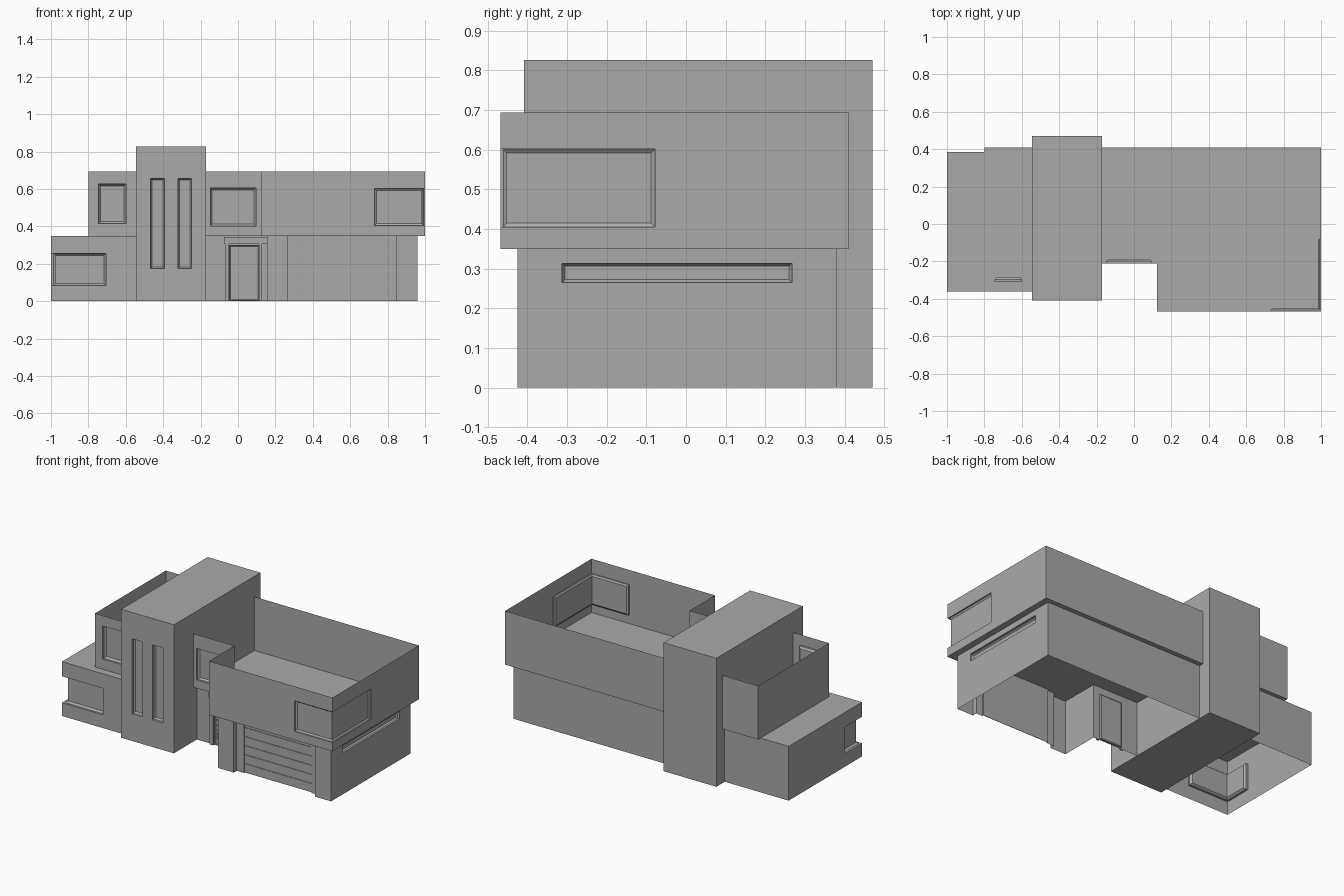
import bpy, bmesh
from mathutils import Vector

if "Cube" in bpy.data.objects:
    bpy.data.objects.remove(bpy.data.objects["Cube"])

grey = bpy.data.materials.new("plain grey")
grey.diffuse_color = (0.4, 0.4, 0.4, 1)
grey.use_nodes = True
grey.node_tree.nodes["Principled BSDF"].inputs["Base Color"].default_value = grey.diffuse_color


def finish(name, bm):
    bmesh.ops.remove_doubles(bm, verts=bm.verts, dist=0.0005)
    me = bpy.data.meshes.new(name)
    bm.to_mesh(me)
    bm.free()
    me.materials.append(grey)
    bpy.context.collection.objects.link(bpy.data.objects.new(name, me))


def face(bm, pts):
    bm.faces.new([bm.verts.new(p) for p in pts])


def shifted(path, depth, inset):
    """Move a plan path inward (to its left) and shorten its two ends."""
    pts = [Vector(p) for p in path]
    dirs = [(b - a).normalized() for a, b in zip(pts, pts[1:])]
    out = [p.copy() for p in pts]
    for i, d in enumerate(dirs):
        n = Vector((-d.y, d.x)) * depth
        out[i] += n
        out[i + 1] += n
    out[0] += dirs[0] * inset
    out[-1] -= dirs[-1] * inset
    return out


def recess(bm, path, lo, hi, d1, d2, inset):
    """Straight reveal, then a chamfer, then the pane."""
    rings = []
    for d, k in ((0, 0), (d1, 0), (d2, inset)):
        p = shifted(path, d, k)
        rings.append([(q.x, q.y, lo + k) for q in p] + [(q.x, q.y, hi - k) for q in reversed(p)])
    for r, s in zip(rings, rings[1:]):
        for i in range(len(r)):
            j = (i + 1) % len(r)
            face(bm, (r[i], r[j], s[j], s[i]))
    r = rings[-1]
    n = len(r)
    for i in range(n // 2 - 1):
        face(bm, (r[i], r[i + 1], r[n - 2 - i], r[n - 1 - i]))


def block(name, outline, z0, z1, windows=(), top=False, bottom=False):
    """Thin-walled block on a counter-clockwise plan; windows cut its walls."""
    bm = bmesh.new()
    pts = [Vector(p) for p in outline]
    for a, b in zip(pts, pts[1:] + pts[:1]):
        length = (b - a).length
        d = (b - a) / length
        n = Vector((-d.y, d.x))
        holes = []
        for path, lo, hi, *_ in windows:
            for p, q in zip(path, path[1:]):
                p, q = Vector(p) - a, Vector(q) - a
                if abs(p.dot(n)) < 1e-4 and abs(q.dot(n)) < 1e-4 and -1e-4 < p.dot(d) < q.dot(d) < length + 1e-4:
                    holes.append((p.dot(d), q.dot(d), lo, hi))
        us = sorted({round(u, 4) for u in [0, length] + [h[k] for h in holes for k in (0, 1)]})
        zs = sorted({round(z, 4) for z in [z0, z1] + [h[k] for h in holes for k in (2, 3)]})
        for u, v in zip(us, us[1:]):
            for s, t in zip(zs, zs[1:]):
                mu, mz = (u + v) / 2, (s + t) / 2
                if not any(h[0] < mu < h[1] and h[2] < mz < h[3] for h in holes):
                    p, q = a + d * u, a + d * v
                    face(bm, ((p.x, p.y, s), (q.x, q.y, s), (q.x, q.y, t), (p.x, p.y, t)))
    for w in windows:
        recess(bm, *w)
    if top:
        face(bm, [(p.x, p.y, z1) for p in pts])
    if bottom:
        face(bm, [(p.x, p.y, z0) for p in reversed(pts)])
    finish(name, bm)


def rect(x0, x1, y0, y1):
    return [(x0, y0), (x1, y0), (x1, y1), (x0, y1)]


def boxes(name, items):
    bm = bmesh.new()
    for x0, x1, y0, y1, z0, z1 in items:
        c = bmesh.ops.create_cube(bm, size=1)["verts"]
        for v in c:
            v.co = ((x0 + x1) / 2 + v.co.x * (x1 - x0), (y0 + y1) / 2 + v.co.y * (y1 - y0),
                    (z0 + z1) / 2 + v.co.z * (z1 - z0))
    finish(name, bm)


FLOOR, ROOF = 0.349, 0.694

# Tall closed tower with two slit windows
block("tower", rect(-0.545, -0.17, -0.408, 0.47), 0, 0.826,
      [([(x, -0.408), (x + 0.073, -0.408)], 0.175, 0.657, 0.015, 0.025, 0.008) for x in (-0.467, -0.322)],
      top=True, bottom=True)

# Left wing, ground floor, with a corner window
block("left_lower_wing", rect(-1, -0.545, -0.36, 0.385), 0, FLOOR,
      [([(-1, -0.18), (-1, -0.36), (-0.707, -0.36)], 0.085, 0.255, 0.013, 0.025, 0.01)], top=True)

# Left wing, upper floor with open top
block("left_upper_wing", rect(-0.8, -0.545, -0.31, 0.41), FLOOR, ROOF,
      [([(-0.745, -0.31), (-0.6, -0.31)], 0.415, 0.627, 0.013, 0.025, 0.01)], bottom=True)

# Right wing, ground floor: entry recess, garage piers, side slit window, doorway
right_plan = [(-0.17, -0.175), (0.155, -0.175), (0.155, -0.425), (0.267, -0.425), (0.267, -0.395),
              (0.32, -0.395), (0.32, -0.385), (0.8, -0.385), (0.8, -0.395), (0.845, -0.395),
              (0.845, -0.425), (0.96, -0.425), (0.96, 0.38), (-0.17, 0.38)]
block("right_lower_wing", right_plan, 0, FLOOR,
      [([(0.96, -0.312), (0.96, 0.267)], 0.265, 0.313, 0.012, 0.022, 0.007),
       ([(-0.045, -0.175), (0.112, -0.175)], 0.005, 0.298, 0.008, 0.012, 0.005)])

# Right wing, upper floor: stepped front, open top, flat and corner windows
block("right_upper_wing",
      [(-0.17, -0.21), (0.122, -0.21), (0.122, -0.468), (1, -0.468), (1, 0.41), (-0.17, 0.41)], FLOOR, ROOF,
      [([(-0.148, -0.21), (0.095, -0.21)], 0.403, 0.605, 0.012, 0.022, 0.01),
       ([(0.73, -0.468), (1, -0.468), (1, -0.078)], 0.405, 0.601, 0.008, 0.015, 0.01)], bottom=True)

# Garage door panels
step = FLOOR / 6
boxes("garage_door_panels", [(0.32, 0.8, -0.389, -0.385, i * step + 0.001, (i + 1) * step - 0.001)
                             for i in range(6)])

# Entry door frame, slats and small glazing bars
boxes("entry_door_frame", [(-0.075, 0.155, -0.193, -0.175, 0.305, 0.343),
                           (-0.07, -0.047, -0.187, -0.175, 0, 0.305),
                           (0.112, 0.128, -0.187, -0.175, 0, 0.305)])
slats = [(0.012, 0.04), (0.078, 0.095), (0.099, 0.125), (0.129, 0.158), (0.162, 0.19), (0.194, 0.222),
         (0.258, 0.288)]
bars = [(x - 0.004, x + 0.004, -0.17, -0.163, z, z + 0.036)
        for z in (0.041, 0.222) for x in (-0.032, 0.0, 0.034, 0.068, 0.1)]
boxes("entry_door_slats", [(-0.036, 0.104, -0.17, -0.163, a, b) for a, b in slats] + bars)
